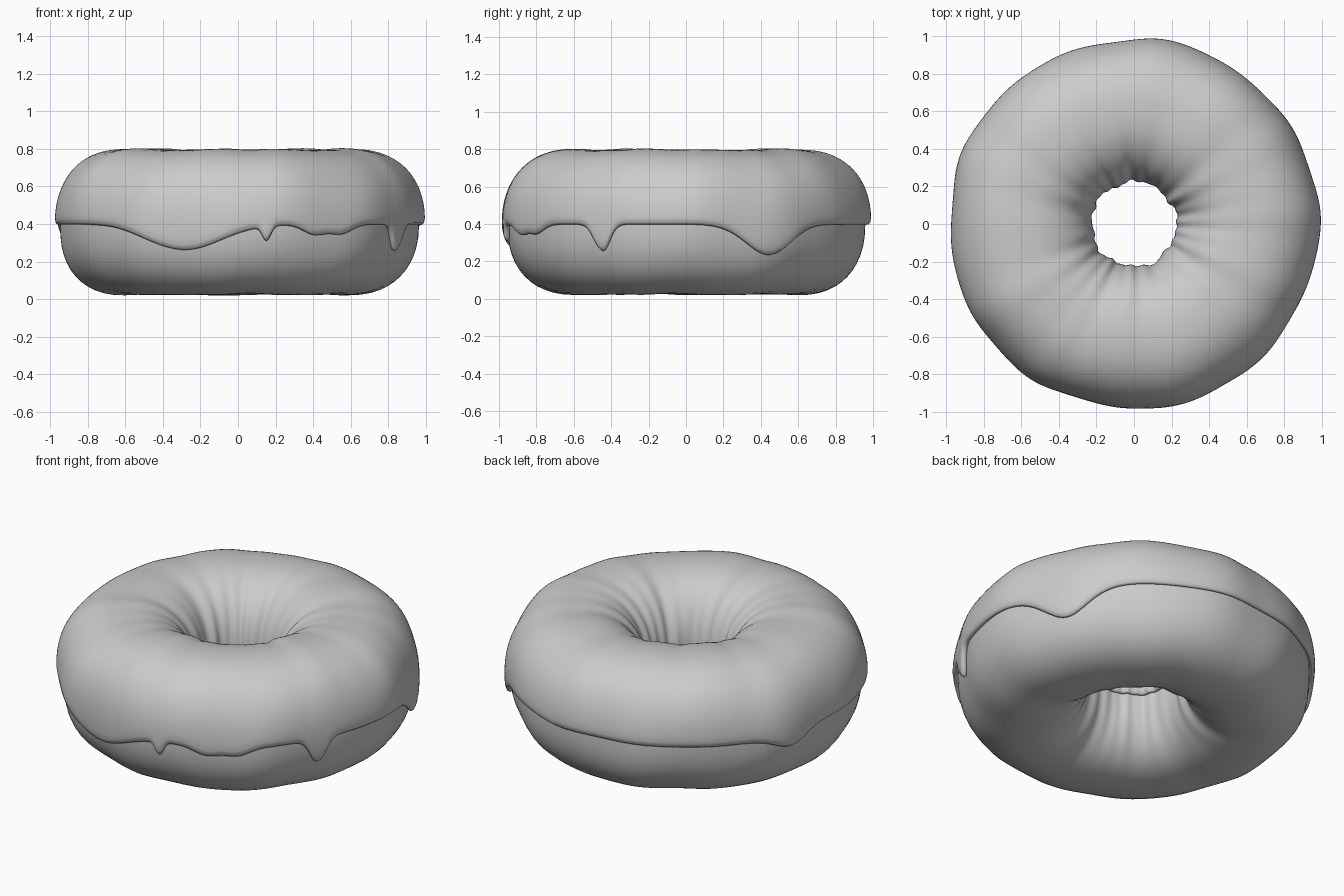
import bpy, bmesh
from math import sin, cos, pi, radians, asin, exp, copysign

if "Cube" in bpy.data.objects:
    bpy.data.objects.remove(bpy.data.objects["Cube"])

RING, WIDTH, HEIGHT, MID = 0.605, 0.350, 0.372, 0.395   # dough ring and tube size
POWER = 2.3                                             # tube is a little squarish


def spow(v, p):
    return copysign(abs(v) ** p, v)


def surface(t, p, off):
    """Point on the lumpy ring at angle t, tube angle p, pushed out by off."""
    r = (WIDTH + off) * spow(cos(p), 2 / POWER)
    z = (HEIGHT + off) * spow(sin(p), 2 / POWER)
    # soft hand-made lumps, plus finer creases towards the hole
    lump = 0.006 * sin(5 * t + 1.2 + p) + 0.005 * sin(9 * t + 2.1 - 2 * p) + 0.003 * sin(14 * t + 0.4)
    inner = max(0, -cos(p)) * 0.5 + max(0, sin(p)) * 0.25
    lump += inner * 0.006 * sin(23 * t + 1.5 * sin(3 * t))
    k = 1 + lump / 0.37
    rad = RING + r * k
    return (rad * cos(t), rad * sin(t), MID + z * (1 + lump * 1.2))


# drips along the outer icing edge: angle, depth, spread (degrees)
DRIPS = [(-107.5, 0.14, 12), (-81, 0.085, 1.2), (-65, 0.055, 4), (-55.5, 0.05, 4),
         (-28, 0.15, 2.7), (27.5, 0.165, 8), (161, 0.07, 6)]


def edge_angle(t):
    drop = 0.0
    for a, depth, spread in DRIPS:
        d = (t - radians(a) + pi) % (2 * pi) - pi
        drop += depth * exp(-0.5 * (d / radians(spread)) ** 2)
    return -asin(min(0.98, drop / (HEIGHT + 0.03)) ** (POWER / 2))


def ring_mesh(name, segs, rows, point, closed):
    bm = bmesh.new()
    grid = [[bm.verts.new(point(2 * pi * i / segs, j / (rows if closed else rows - 1)))
             for j in range(rows)] for i in range(segs)]
    for i in range(segs):
        a, b = grid[i], grid[(i + 1) % segs]
        for j in range(rows if closed else rows - 1):
            k = (j + 1) % rows
            bm.faces.new((a[j], b[j], b[k], a[k]))
    me = bpy.data.meshes.new(name)
    bm.to_mesh(me)
    bm.free()
    me.shade_smooth()
    ob = bpy.data.objects.new(name, me)
    bpy.context.collection.objects.link(ob)
    return ob


# Dough: full ring
ring_mesh("dough", 128, 48, lambda t, f: surface(t, 2 * pi * f, 0.0), True)


# Icing: upper shell with a dripping outer edge
def icing_point(t, f):
    start = edge_angle(t)
    return surface(t, start + (pi - start) * f, 0.032)


icing = ring_mesh("icing", 360, 24, icing_point, False)
shell = icing.modifiers.new("thickness", 'SOLIDIFY')
shell.thickness = 0.036
shell.offset = -1
smooth = icing.modifiers.new("smooth", 'SUBSURF')
smooth.levels = smooth.render_levels = 1
